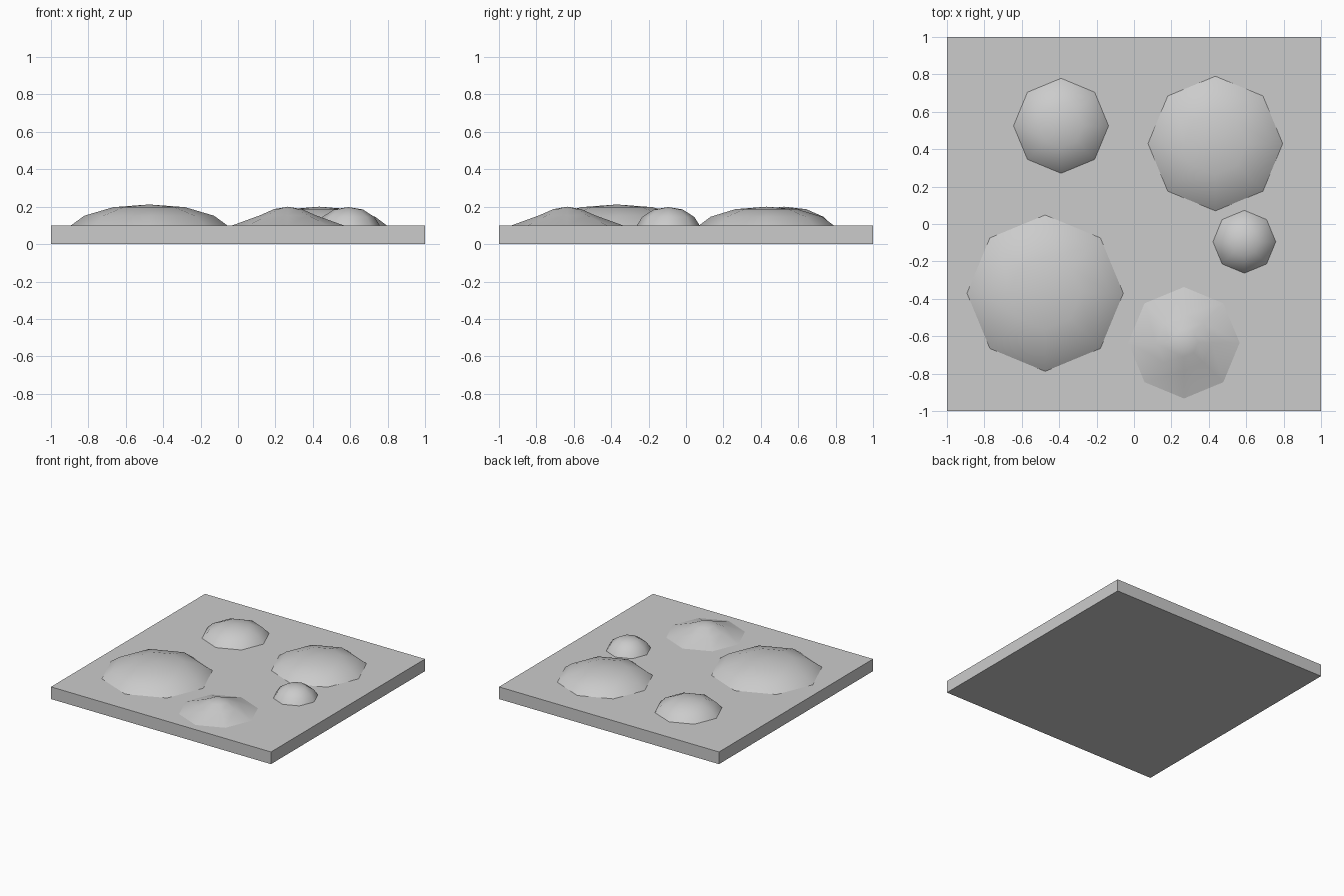
import bpy, bmesh, math

if "Cube" in bpy.data.objects:
    bpy.data.objects.remove(bpy.data.objects["Cube"])

stone = bpy.data.materials.new("light_grey")
stone.diffuse_color = (0.6, 0.6, 0.6, 1)
stone.use_nodes = True
stone.node_tree.nodes["Principled BSDF"].inputs["Base Color"].default_value = stone.diffuse_color


def finish(name, bm, smooth):
    bmesh.ops.recalc_face_normals(bm, faces=bm.faces[:])
    mesh = bpy.data.meshes.new(name)
    bm.to_mesh(mesh)
    bm.free()
    mesh.materials.append(stone)
    for p in mesh.polygons:
        p.use_smooth = smooth
    obj = bpy.data.objects.new(name, mesh)
    bpy.context.collection.objects.link(obj)
    return obj


def mound(name, x, y, radius, height, profile):
    """Eight-sided mound; profile lists (radius, height) fractions from the rim up."""
    bm = bmesh.new()
    rings = [[bm.verts.new((x + radius * r * math.cos(i * math.pi / 4),
                            y + radius * r * math.sin(i * math.pi / 4),
                            0.1 + height * h)) for i in range(8)]
             for r, h in profile]
    top = bm.verts.new((x, y, 0.1 + height))
    for i in range(8):
        j = (i + 1) % 8
        for a, b in zip(rings, rings[1:]):
            bm.faces.new((a[i], a[j], b[j], b[i]))
        bm.faces.new((rings[-1][i], rings[-1][j], top))
    return finish(name, bm, True)


# Square ground slab
bm = bmesh.new()
bmesh.ops.create_cube(bm, size=1)
for v in bm.verts:
    v.co = (v.co.x * 2, v.co.y * 2, (v.co.z + 0.5) * 0.1)
finish("ground_slab", bm, False)

# Rounded mounds
DOME = [(1, 0), (0.83, 0.46), (0.46, 0.87)]
mound("large_dome", -0.475, -0.37, 0.418, 0.112, DOME)
mound("wide_dome", 0.435, 0.43, 0.36, 0.1, DOME)
mound("medium_dome", -0.39, 0.525, 0.254, 0.1, DOME)
mound("small_dome", 0.59, -0.095, 0.168, 0.098, DOME)

# Peaked mound with flared foot
BELL = [(1, 0), (0.5, 0.54), (0.25, 0.87)]
mound("peaked_hill", 0.267, -0.635, 0.298, 0.1, BELL)
